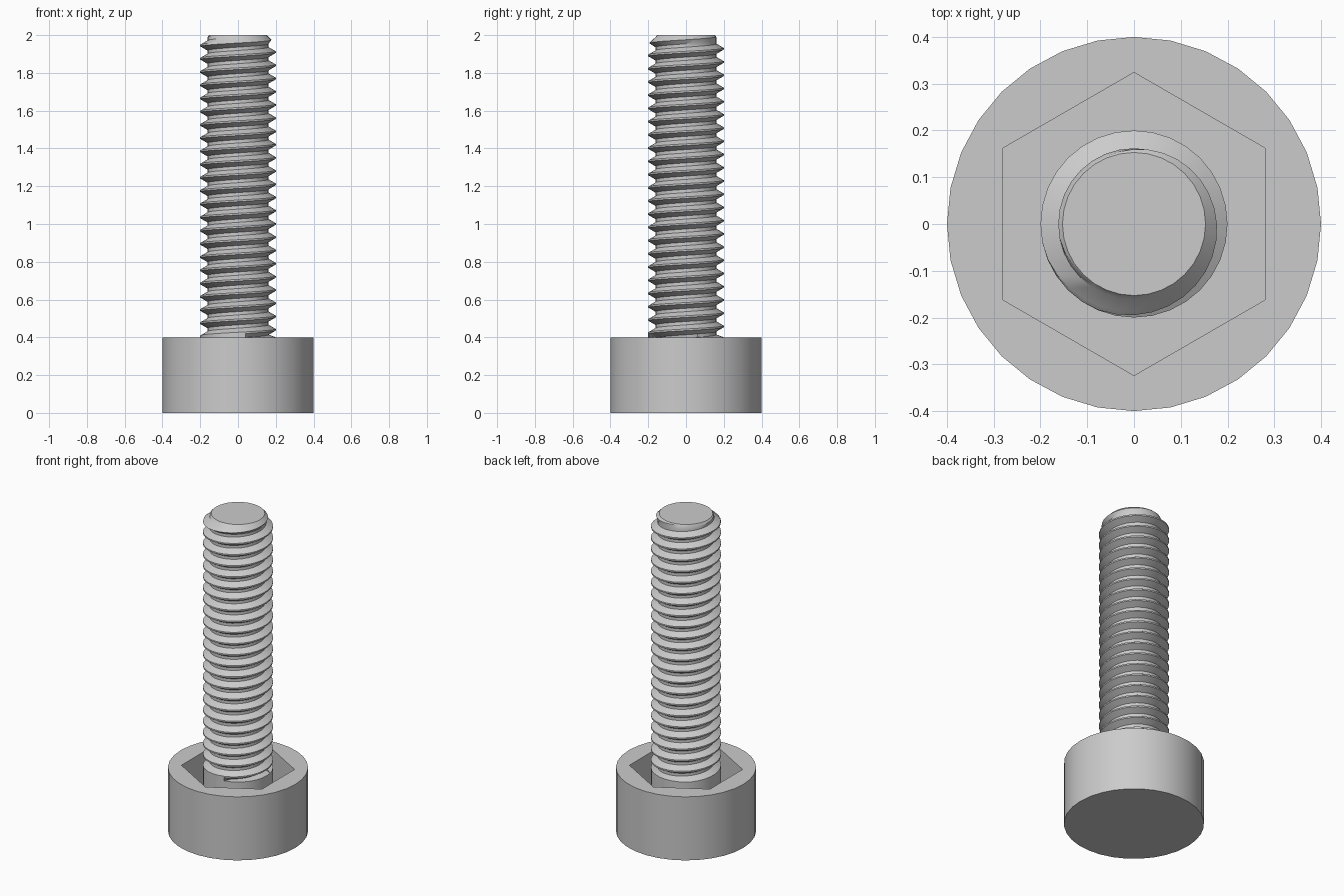
import bpy, bmesh, math
from mathutils import Vector

old = bpy.data.objects.get("Cube")
if old:
    bpy.data.objects.remove(old, do_unlink=True)

SEG = 32
HEAD_R, HEAD_H = 0.4, 0.4
SOCKET_R, SOCKET_FLOOR = 0.324, 0.18
MAJOR, MINOR, PITCH = 0.2, 0.162, 0.07
TOP, TIP_R = 2.0, 0.153

steel = bpy.data.materials.new("steel grey")
steel.use_nodes = True
colour = (0.6, 0.6, 0.6, 1)
steel.diffuse_color = colour
steel.node_tree.nodes["Principled BSDF"].inputs["Base Color"].default_value = colour


def ring(bm, radius, z, count, start=0.0):
    """A loop of vertices around the z axis."""
    angles = [start + math.tau * i / count for i in range(count)]
    return [bm.verts.new((radius * math.cos(a), radius * math.sin(a), z)) for a in angles]


def bridge(bm, lower, upper):
    n = len(lower)
    for i in range(n):
        j = (i + 1) % n
        bm.faces.new((lower[i], lower[j], upper[j], upper[i]))


def finish(bm, name):
    """Turn the bmesh into a smooth-shaded object with sharp edges kept."""
    bmesh.ops.recalc_face_normals(bm, faces=bm.faces)
    mesh = bpy.data.meshes.new(name)
    bm.to_mesh(mesh)
    bm.free()
    obj = bpy.data.objects.new(name, mesh)
    bpy.context.collection.objects.link(obj)
    mesh.materials.append(steel)
    bpy.ops.object.select_all(action='DESELECT')
    obj.select_set(True)
    bpy.context.view_layer.objects.active = obj
    bpy.ops.object.shade_smooth_by_angle(angle=math.radians(30))
    return obj


# Round head with a hexagonal socket
bm = bmesh.new()
base = ring(bm, HEAD_R, 0, SEG)
rim = ring(bm, HEAD_R, HEAD_H, SEG)
hex_top = ring(bm, SOCKET_R, HEAD_H, 6, math.pi / 2)
hex_floor = ring(bm, SOCKET_R, SOCKET_FLOOR, 6, math.pi / 2)
bridge(bm, base, rim)
bridge(bm, hex_floor, hex_top)
bm.faces.new(base)
bm.faces.new(hex_floor)
rim_edges = [bm.edges.get((loop[i - 1], loop[i]))
             for loop in (rim, hex_top) for i in range(len(loop))]
bmesh.ops.triangle_fill(bm, edges=rim_edges, use_beauty=True, normal=Vector((0, 0, 1)))
finish(bm, "head")

# Plain shank standing in the socket
bm = bmesh.new()
low = ring(bm, MAJOR, SOCKET_FLOOR, SEG)
high = ring(bm, MAJOR, HEAD_H, SEG)
bridge(bm, low, high)
bm.faces.new(low)
bm.faces.new(high)
finish(bm, "shank")

# Right-handed helical thread, trimmed at the head and chamfered at the tip
bm = bmesh.new()
profile = [(-0.0625, MAJOR), (0.0625, MAJOR), (0.375, MINOR), (0.625, MINOR)]
start_z = TOP - 0.09 - 25 * PITCH
rows = []
for turn in range(28):
    for step, radius in profile:
        row = []
        for i in range(SEG + 1):
            a = math.tau * (i % SEG) / SEG
            z = start_z + PITCH * (turn + step + i / SEG)
            z = min(max(z, HEAD_H), TOP)
            r = MAJOR if z == HEAD_H else min(radius, TIP_R + TOP - z)
            row.append(bm.verts.new((r * math.cos(a), r * math.sin(a), z)))
        rows.append(row)
for lower, upper in zip(rows, rows[1:]):
    for i in range(SEG):
        bm.faces.new((lower[i], lower[i + 1], upper[i + 1], upper[i]))
bmesh.ops.remove_doubles(bm, verts=bm.verts, dist=0.0001)
tip = [e for e in bm.edges if all(v.co.z > TOP - 0.0001 for v in e.verts)]
bmesh.ops.delete(bm, geom=[e for e in tip if not e.link_faces], context='EDGES')
tip = [v for v in bm.verts if v.co.z > TOP - 0.0001]
tip.sort(key=lambda v: math.atan2(v.co.y, v.co.x))
bm.faces.new(tip)
finish(bm, "thread")
